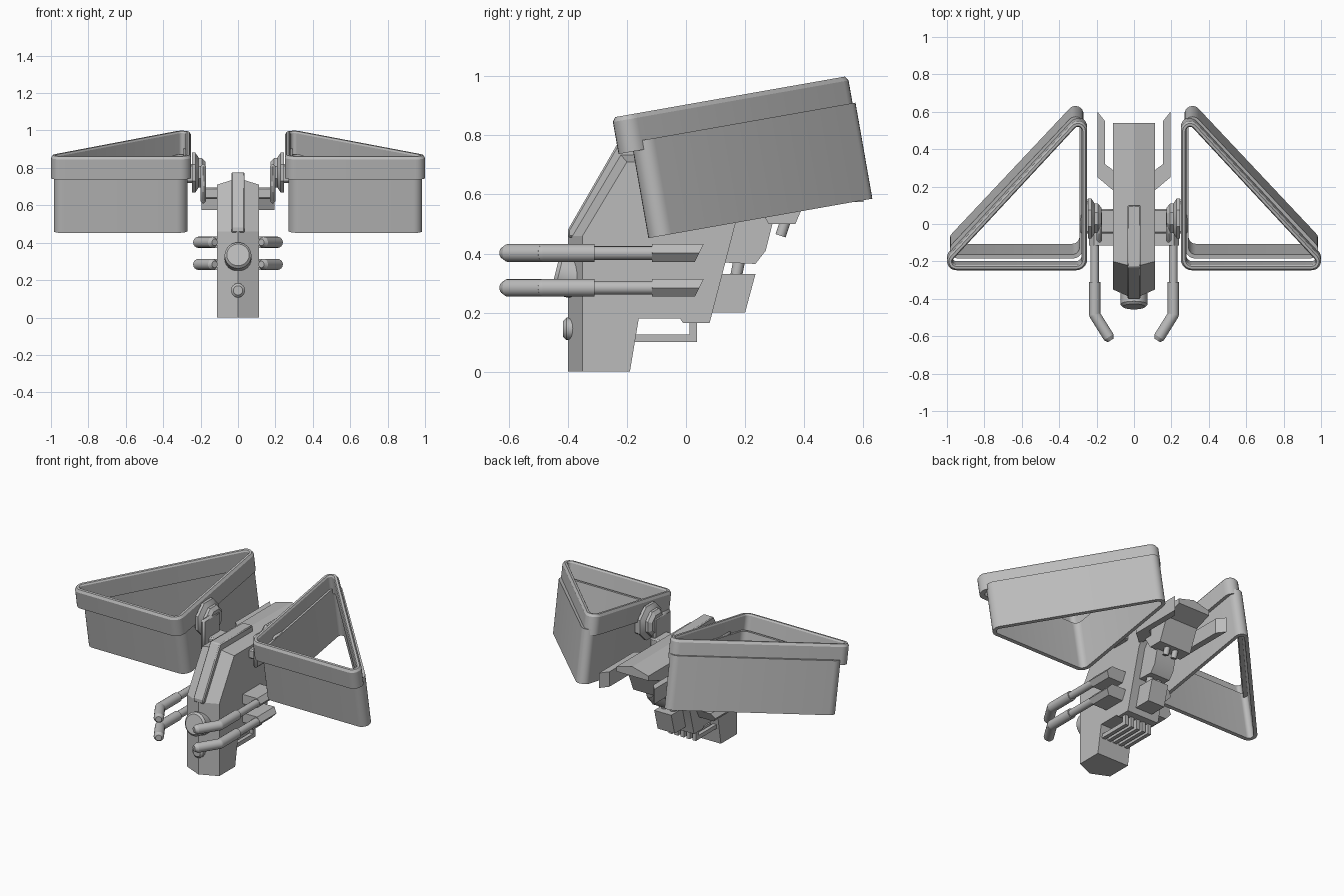
import bpy, bmesh
from math import radians, sin, cos, pi, atan2
from mathutils import Vector, Matrix

if "Cube" in bpy.data.objects:
    bpy.data.objects.remove(bpy.data.objects["Cube"])

grey = bpy.data.materials.new("plain_grey")
grey.use_nodes = True
grey.diffuse_color = (0.5, 0.5, 0.5, 1)
grey.node_tree.nodes["Principled BSDF"].inputs["Base Color"].default_value = (0.5, 0.5, 0.5, 1)


def finish(name, bm, mirror=False, bevel=0):
    bmesh.ops.recalc_face_normals(bm, faces=bm.faces)
    me = bpy.data.meshes.new(name)
    bm.to_mesh(me)
    bm.free()
    me.materials.append(grey)
    me.shade_smooth()
    me.set_sharp_from_angle(angle=radians(28))
    ob = bpy.data.objects.new(name, me)
    bpy.context.collection.objects.link(ob)
    if bevel:
        mod = ob.modifiers.new("bevel", "BEVEL")
        mod.width, mod.segments = bevel, 1
    if mirror:
        ob.modifiers.new("mirror", "MIRROR")
    return ob


def loft(bm, rings, closed=False):
    """Join equal point rings; cap the ends unless closed."""
    vs = [[bm.verts.new(p) for p in ring] for ring in rings]
    n = len(vs[0])
    for k in range(len(vs) if closed else len(vs) - 1):
        a, b = vs[k], vs[(k + 1) % len(vs)]
        for i in range(n):
            j = (i + 1) % n
            bm.faces.new((a[i], a[j], b[j], b[i]))
    if not closed:
        bm.faces.new(vs[0])
        bm.faces.new(vs[-1])


def side_prism(name, profile, x0, x1, mirror=False, bevel=0):
    """Extrude a (y, z) profile across x."""
    bm = bmesh.new()
    loft(bm, [[(x, y, z) for y, z in profile] for x in (x0, x1)])
    return finish(name, bm, mirror, bevel)


def box(name, x0, x1, y0, y1, z0, z1, mirror=False, bevel=0):
    return side_prism(name, [(y0, z0), (y1, z0), (y1, z1), (y0, z1)], x0, x1, mirror, bevel)


def rod(bm, p, q, r, r2=None, sides=16):
    p, q = Vector(p), Vector(q)
    d = q - p
    m = Matrix.Translation((p + q) / 2) @ d.to_track_quat("Z", "Y").to_matrix().to_4x4()
    bmesh.ops.create_cone(bm, cap_ends=True, segments=sides, radius1=r,
                          radius2=r if r2 is None else r2, depth=d.length, matrix=m)


# Fuselage: side profile, with a raised keel line along front and roof
side = [(-.35, 0), (-.35, .46), (-.2, .71), (.54, .71), (.54, .68), (.43, .64), (.37, .5),
        (.28, .5), (.22, .6), (.18, .55), (.08, .165), (-.01, .165), (-.02, .18),
        (-.16, .18), (-.19, 0)]
keel = [(-.4, 0), (-.4, .46), (-.23, .745), (.54, .74)] + side[4:]
bm = bmesh.new()
loft(bm, [[(x, y, z) for y, z in prof] for x, prof in ((-.113, side), (0, keel), (.113, side))])
finish("fuselage", bm)

# Raised spine on the front slope and roof
side_prism("spine", [(-.4, .455), (-.4, .48), (-.23, .775), (.1, .77), (.1, .72), (-.2, .7), (-.35, .455)],
           -.036, .036, bevel=.006)

# Round fittings on the nose
bm = bmesh.new()
rod(bm, (0, -.3, .3), (0, -.43, .332), .072, sides=24)
rod(bm, (0, -.43, .332), (0, -.442, .335), .072, .06, sides=24)
finish("nose_lamp", bm)
bm = bmesh.new()
rod(bm, (0, -.36, .145), (0, -.405, .145), .038)
rod(bm, (0, -.405, .145), (0, -.417, .145), .038, .025)
finish("nose_button", bm)

# Blocks on the rear slope and the posts between them
side_prism("lower_rear_block", [(.07, .2), (.2, .2), (.235, .33), (.1, .33)], -.06, .06)
side_prism("upper_rear_block", [(.12, .37), (.235, .365), (.27, .41), (.3, .53), (.28, .62), (.16, .62)], -.07, .07)
bm = bmesh.new()
for x in (-.03, .03):
    rod(bm, (x, .165, .3), (x, .185, .4), .02)
    rod(bm, (x, .32, .46), (x, .36, .58), .018)
finish("rear_posts", bm)

# Bent pipes under the belly
bm = bmesh.new()
for i in range(5):
    x = (i - 2) * .042
    loft(bm, [[(x + dx, y, z) for y, z in
               ((-.19, .1), (.038, .1), (.038, .18), (.012, .18), (.012, .126), (-.19, .126))]
              for dx in (-.012, .012)])
finish("belly_pipes", bm)

# Paired guns on each side: mounts, barrels and bent muzzles
for label, z in (("upper", .402), ("lower", .284)):
    bm = bmesh.new()
    section = [(.1, -.03), (.215, -.03), (.24, 0), (.215, .03), (.1, .03)]
    loft(bm, [[(x, y + (h - .03) * slant, z + h) for x, h in section]
              for y, slant in ((-.115, 0), (.06, .5))])
    finish(label + "_gun_mount", bm, True)
    bm = bmesh.new()
    elbow, muzzle = Vector((.21, -.485, z)), Vector((.135, -.605, z))
    rod(bm, (.21, -.1, z), (.21, -.32, z), .023)
    rod(bm, (.21, -.31, z), elbow, .03)
    bmesh.ops.create_uvsphere(bm, u_segments=16, v_segments=8, radius=.03,
                              matrix=Matrix.Translation(elbow))
    rod(bm, elbow, muzzle, .03)
    rod(bm, muzzle, muzzle + (muzzle - elbow).normalized() * .02, .03, .018)
    finish(label + "_gun_barrel", bm, True)

# Rear side fins, cranked outwards
bm = bmesh.new()
plan = [(.1, .17), (.195, .25), (.195, .6), (.155, .55), (.155, .32), (.1, .28)]
loft(bm, [[(x, y, z) for x, y in plan] for z in (.575, .67)])
finish("rear_fin", bm, True)

# Arms and eight-sided hubs carrying the wings
box("wing_arm", .1, .2, -.05, .08, .635, .695, True, .008)
box("wing_arm_cap", .17, .2, -.1, .07, .61, .82, True, .012)
for name, x0, x1, r in (("hub_inner", .175, .215, .085), ("hub_outer", .21, .245, .115)):
    bm = bmesh.new()
    oct_ring = [(r * cos(pi / 8 + i * pi / 4), r * sin(pi / 8 + i * pi / 4)) for i in range(8)]
    loft(bm, [[(x, .03 + a * s, .775 + b * s) for a, b in oct_ring]
              for x, s in ((x0, .75), (x0 + .018, 1), (x1, 1))])
    finish(name, bm, True)
box("hub_foot", .225, .29, -.05, .13, .72, .82, True, .01)


# Wings: rounded triangular tubes, open at both ends, tilted nose down
def outline(corners, offset):
    """Rounded triangle around circles (x, y, radius), clockwise order not needed."""
    pts = []
    for k, (x, y, r) in enumerate(corners):
        px, py, _ = corners[k - 1]
        nx, ny, _ = corners[(k + 1) % 3]
        a0 = atan2(y - py, x - px) - pi / 2
        a1 = atan2(ny - y, nx - x) - pi / 2
        turn = (a1 - a0) % (2 * pi)
        for i in range(9):
            a = a0 + turn * i / 8
            pts.append((x + (r + offset) * cos(a), y + (r + offset) * sin(a)))
    return pts


def wing_ring(name, corners, section):
    bm = bmesh.new()
    loft(bm, [[(x, y, h) for x, y in outline(corners, off)] for off, h in section], closed=True)
    tilt = Matrix.Translation((0, -.25, .86)) @ Matrix.Rotation(radians(10), 4, "X")
    bmesh.ops.transform(bm, matrix=tilt, verts=bm.verts)
    finish(name, bm, True)


wing_ring("wing_rim", [(.31, .06, .06), (.95, .05, .05), (.3, .76, .05)],
          [(0, -.125), (0, -.015), (-.01, 0), (-.024, 0), (-.03, -.01), (-.03, -.125)])
wing_ring("wing_wall", [(.33, .11, .06), (.938, .097, .047), (.313, .777, .043)],
          [(0, -.423), (0, -.093), (-.022, -.093), (-.022, -.423)])
